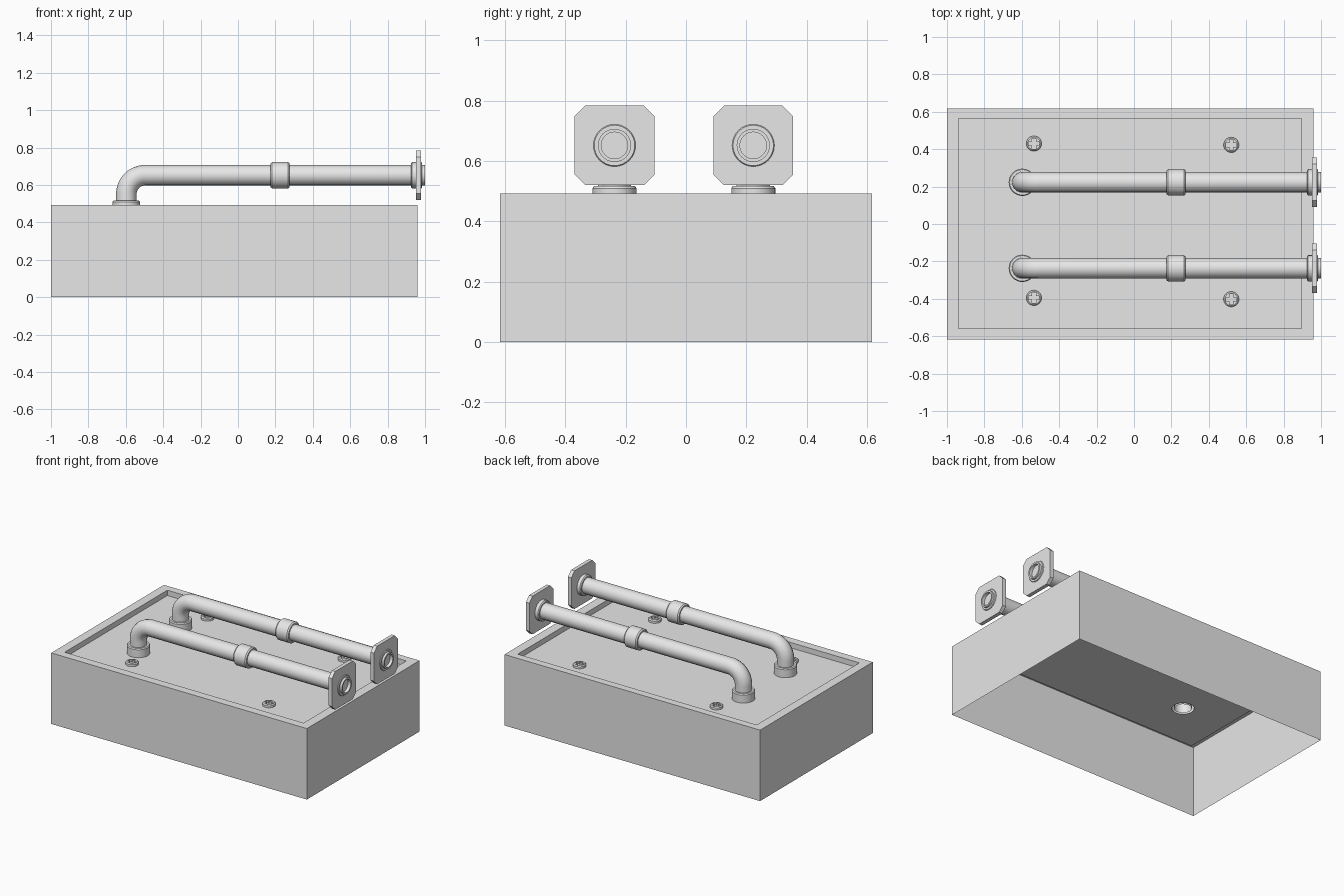
import bpy, bmesh
from math import pi, sin, cos, radians
from mathutils import Matrix, Vector

old = bpy.data.objects.get("Cube")
if old:
    bpy.data.objects.remove(old, do_unlink=True)

grey = bpy.data.materials.new("light_grey")
grey.use_nodes = True
grey.diffuse_color = (0.8, 0.8, 0.8, 1)
grey.node_tree.nodes["Principled BSDF"].inputs["Base Color"].default_value = (0.8, 0.8, 0.8, 1)

PIPE_X, PIPE_R, AXIS_Z, PANEL_Z, TOP_Z = -0.597, 0.055, 0.652, 0.455, 0.492
PIPES = {"front": -0.237, "back": 0.223}
ALONG_X = Matrix.Rotation(pi / 2, 4, 'Y')


def finish(name, bm, smooth=False):
    mesh = bpy.data.meshes.new(name)
    bm.to_mesh(mesh)
    bm.free()
    obj = bpy.data.objects.new(name, mesh)
    bpy.context.collection.objects.link(obj)
    mesh.materials.append(grey)
    if smooth:
        bpy.ops.object.select_all(action='DESELECT')
        obj.select_set(True)
        bpy.context.view_layer.objects.active = obj
        bpy.ops.object.shade_smooth_by_angle(angle=radians(35))
    return obj


def lathe(name, profile, matrix):
    """Turn (radius, height) points around the local z axis."""
    bm = bmesh.new()
    verts = [bm.verts.new((r, 0, h)) for r, h in profile]
    edges = [bm.edges.new(pair) for pair in zip(verts, verts[1:])]
    bmesh.ops.spin(bm, geom=verts + edges, cent=(0, 0, 0), axis=(0, 0, 1),
                   angle=2 * pi, steps=32, use_duplicate=False)
    bmesh.ops.remove_doubles(bm, verts=bm.verts, dist=1e-5)
    bmesh.ops.recalc_face_normals(bm, faces=bm.faces)
    bm.transform(matrix)
    return finish(name, bm, smooth=True)


def prism(name, points, height, matrix):
    """Extrude a flat outline along local z."""
    bm = bmesh.new()
    face = bm.faces.new([bm.verts.new((x, y, 0)) for x, y in points])
    top = bmesh.ops.extrude_face_region(bm, geom=[face])["geom"]
    bmesh.ops.translate(bm, vec=(0, 0, height),
                        verts=[v for v in top if isinstance(v, bmesh.types.BMVert)])
    bmesh.ops.recalc_face_normals(bm, faces=bm.faces)
    bm.transform(matrix)
    return finish(name, bm)


# Housing: open-bottomed box with a rim and a sunken top
bm = bmesh.new()


def rectangle(x0, x1, y0, y1, z):
    return [bm.verts.new(p) for p in ((x0, y0, z), (x1, y0, z), (x1, y1, z), (x0, y1, z))]


loops = [rectangle(-1, 0.96, -0.617, 0.617, 0), rectangle(-1, 0.96, -0.617, 0.617, TOP_Z),
         rectangle(-0.937, 0.895, -0.56, 0.565, TOP_Z), rectangle(-0.937, 0.895, -0.56, 0.565, PANEL_Z)]
for low, high in zip(loops, loops[1:]):
    for i in range(4):
        j = (i + 1) % 4
        bm.faces.new((low[i], low[j], high[j], high[i]))
finish("housing", bm)

# Sunken panel with an opening under each pipe
bm = bmesh.new()
outlines = [rectangle(-0.937, 0.895, -0.56, 0.565, PANEL_Z)]
for y in PIPES.values():
    outlines.append([bm.verts.new((PIPE_X + 0.07 * cos(a), y + 0.07 * sin(a), PANEL_Z))
                     for a in (2 * pi * k / 32 for k in range(32))])
edges = [bm.edges.new((ring[i - 1], ring[i])) for ring in outlines for i in range(len(ring))]
bmesh.ops.triangle_fill(bm, edges=edges, use_beauty=True, normal=(0, 0, 1))
for f in bm.faces:
    if f.normal.z < 0:
        f.normal_flip()
finish("top_panel", bm)

# Pipes with their fittings
c, h = 0.097, 0.132
octagon = [(h, -c), (h, c), (c, h), (-c, h), (-h, c), (-h, -c), (-c, -h), (c, -h)]
BEND = 0.1
for side, y in PIPES.items():
    path = [(PIPE_X, y, PANEL_Z)]
    for k in range(13):
        a = pi / 2 * k / 12
        path.append((PIPE_X + BEND * (1 - cos(a)), y, AXIS_Z - BEND + BEND * sin(a)))
    path.append((0.97, y, AXIS_Z))
    curve = bpy.data.curves.new(side + "_pipe", 'CURVE')
    curve.dimensions = '3D'
    curve.bevel_depth = PIPE_R
    curve.bevel_resolution = 6
    spline = curve.splines.new('POLY')
    spline.points.add(len(path) - 1)
    for point, co in zip(spline.points, path):
        point.co = (*co, 1)
    curve.materials.append(grey)
    pipe = bpy.data.objects.new(side + "_pipe", curve)
    bpy.context.collection.objects.link(pipe)
    bpy.ops.object.select_all(action='DESELECT')
    pipe.select_set(True)
    bpy.context.view_layer.objects.active = pipe
    bpy.ops.object.convert(target='MESH')
    bpy.ops.object.shade_smooth_by_angle(angle=radians(35))

    at = lambda x: Matrix.Translation((x, y, AXIS_Z)) @ ALONG_X
    lathe(side + "_base_collar", [(0.073, 0), (0.073, 0.055), (0.068, 0.062), (PIPE_R, 0.062)],
          Matrix.Translation((PIPE_X, y, PANEL_Z)))
    lathe(side + "_sleeve", [(0.053, 0), (0.064, 0), (0.071, 0.008), (0.071, 0.092),
                             (0.064, 0.1), (0.053, 0.1)], at(0.175))
    lathe(side + "_end_collar", [(0.053, 0), (0.064, 0), (0.07, 0.006), (0.07, 0.056),
                                 (0.067, 0.06), (PIPE_R, 0.06), (PIPE_R, 0.075),
                                 (0.044, 0.075), (0.044, 0.045), (0, 0.045)], at(0.925))
    prism(side + "_end_plate", octagon, 0.026, at(0.953))

# Screws with a cross-shaped recess
a, b = 0.01, 0.028
cross = [(b, -a), (b, a), (a, a), (a, b), (-a, b), (-a, a),
         (-b, a), (-b, -a), (-a, -a), (-a, -b), (a, -b), (a, -a)]
for x, y, label in ((-0.535, 0.43, "back_right"), (0.52, 0.423, "back_left"),
                    (-0.535, -0.395, "front_right"), (0.52, -0.402, "front_left")):
    place = Matrix.Translation((x, y, PANEL_Z))
    screw = lathe(label + "_screw", [(0, 0), (0.041, 0), (0.041, 0.014), (0.034, 0.02), (0, 0.02)], place)
    cutter = prism(label + "_screw_cutter", cross, 0.04, place @ Matrix.Translation((0, 0, 0.008)))
    cutter.hide_render = True
    cutter.hide_viewport = True
    cut = screw.modifiers.new("cross", 'BOOLEAN')
    cut.operation = 'DIFFERENCE'
    cut.solver = 'EXACT'
    cut.object = cutter
